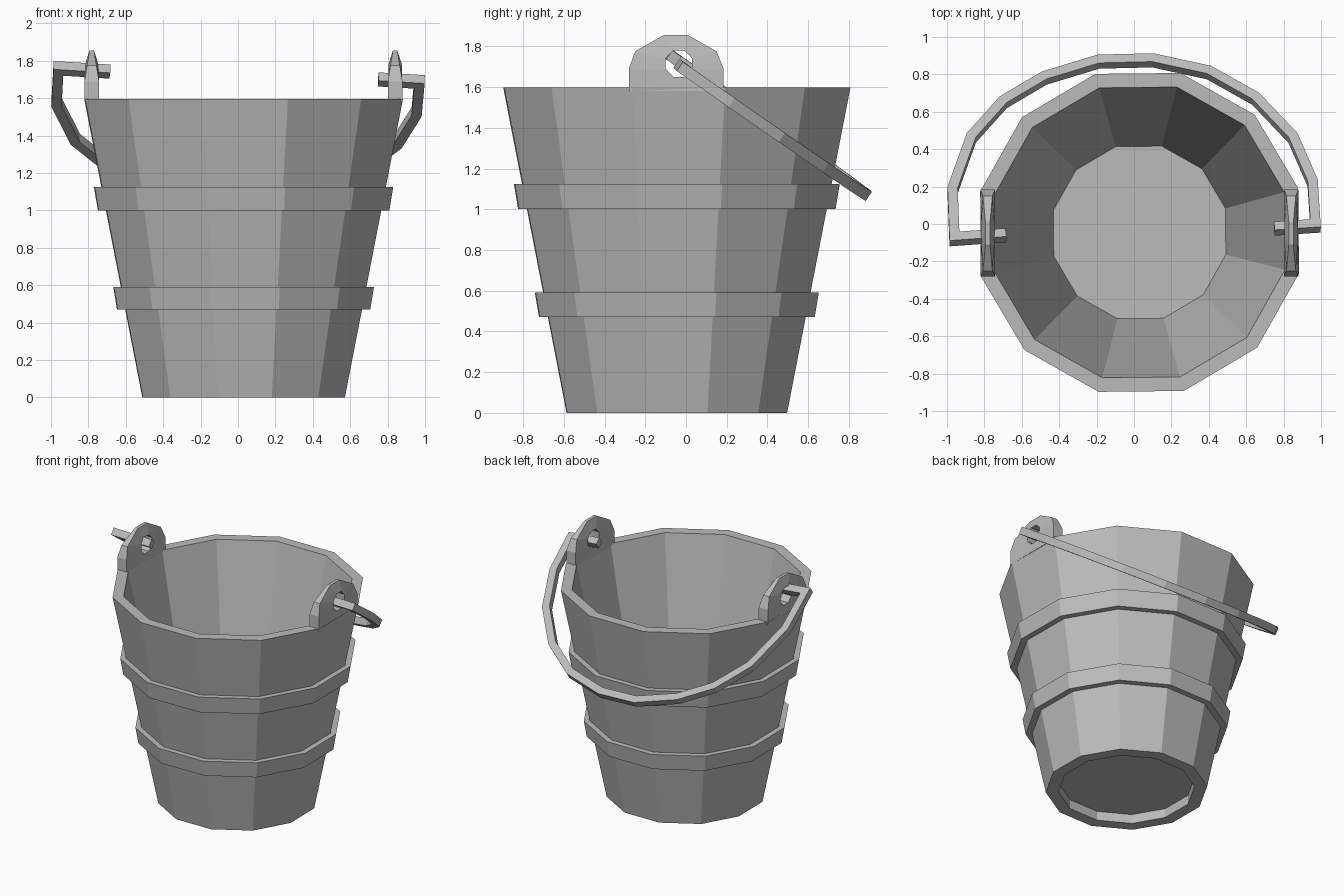
import bpy, bmesh, math
from mathutils import Vector

cube = bpy.data.objects.get("Cube")
if cube:
    bpy.data.objects.remove(cube, do_unlink=True)

CX, CY, SIDES = 0.03, -0.045, 12
TURN = math.radians(15.6)

grey = bpy.data.materials.new("plain_grey")
grey.use_nodes = True
colour = (0.5, 0.5, 0.5, 1)
grey.diffuse_color = colour
grey.node_tree.nodes["Principled BSDF"].inputs["Base Color"].default_value = colour


def finish(name, bm):
    bmesh.ops.recalc_face_normals(bm, faces=bm.faces[:])
    mesh = bpy.data.meshes.new(name)
    bm.to_mesh(mesh)
    bm.free()
    mesh.materials.append(grey)
    obj = bpy.data.objects.new(name, mesh)
    bpy.context.collection.objects.link(obj)
    return obj


def bridge(bm, a, b):
    for i in range(len(a)):
        j = (i + 1) % len(a)
        bm.faces.new((a[i], a[j], b[j], b[i]))


def lathe(name, profile, closed):
    """Twelve-sided turning of (flat radius, height) points."""
    bm = bmesh.new()
    rings = []
    for flat, z in profile:
        r = flat / math.cos(math.pi / SIDES)
        angles = [TURN + math.tau * k / SIDES for k in range(SIDES)]
        rings.append([bm.verts.new((CX + r * math.cos(a), CY + r * math.sin(a), z))
                      for a in angles])
    for a, b in zip(rings, rings[1:]):
        bridge(bm, a, b)
    if closed:
        bridge(bm, rings[-1], rings[0])
    else:
        bm.faces.new(rings[0])
        bm.faces.new(rings[-1])
    return finish(name, bm)


# Tapered tub: recessed underside, outer wall, rim, inner wall, floor
lathe("bucket_body", [(0.455, 0.07), (0.455, 0), (0.54, 0), (0.85, 1.597),
                      (0.775, 1.597), (0.46, 0.085)], False)

# Two hoops around the tub
lathe("lower_hoop", [(0.62, 0.47), (0.675, 0.47), (0.695, 0.59), (0.645, 0.59)], True)
lathe("upper_hoop", [(0.72, 1.0), (0.777, 1.0), (0.798, 1.125), (0.75, 1.125)], True)


# Ears on the rim with a pin hole, thinner towards the top
EAR = [(0.185, 1.58), (0.185, 1.69), (0.15, 1.775), (0.01, 1.855),
       (-0.11, 1.855), (-0.25, 1.775), (-0.28, 1.69), (-0.28, 1.58)]


def ear(name, x):
    bm = bmesh.new()
    loops = []
    for side in (-1, 1):
        outer, hole = [], []
        for k, (y, z) in enumerate(EAR):
            half = 0.039 - 0.027 * max(0, (z - 1.69) / 0.165)
            outer.append(bm.verts.new((x + side * half, y, z)))
            a = math.radians(-67.5 + 45 * k)
            hole.append(bm.verts.new((x + side * 0.036, -0.035 + 0.07 * math.cos(a),
                                      1.715 + 0.07 * math.sin(a))))
        bridge(bm, outer, hole)
        loops.append((outer, hole))
    for a, b in zip(*loops):
        bridge(bm, a, b)
    return finish(name, bm)


ear("left_ear", CX + 0.81)
ear("right_ear", CX - 0.812)


# Square-bar handle swept in a plane that slopes down to the back
def on_plane(x, y):
    return Vector((x, y, 1.72 - 0.7 * (y + 0.04) - 0.012 * x))


PATH = [(-0.685, -0.06), (-0.96, -0.08), (-0.97, 0.18), (-0.87, 0.46), (-0.7, 0.65),
        (-0.48, 0.78), (-0.19, 0.868), (0.1, 0.875), (0.4, 0.81), (0.65, 0.67),
        (0.85, 0.46), (0.955, 0.22), (0.97, -0.01), (0.75, -0.025)]
pts = [on_plane(*p) for p in PATH]
normal = Vector((0.012, 0.7, 1)).normalized()
HALF = 0.027
bm = bmesh.new()
rings = []
for i, p in enumerate(pts):
    before = (p - pts[i - 1]).normalized() if i else None
    after = (pts[i + 1] - p).normalized() if i < len(pts) - 1 else None
    before, after = before or after, after or before
    side = normal.cross(before + after).normalized()
    side *= HALF / side.dot(normal.cross(before))
    up = normal * HALF
    rings.append([bm.verts.new(p + s * side + u * up)
                  for s, u in ((1, 1), (-1, 1), (-1, -1), (1, -1))])
for a, b in zip(rings, rings[1:]):
    bridge(bm, a, b)
bm.faces.new(rings[0])
bm.faces.new(rings[-1])
finish("handle", bm)
